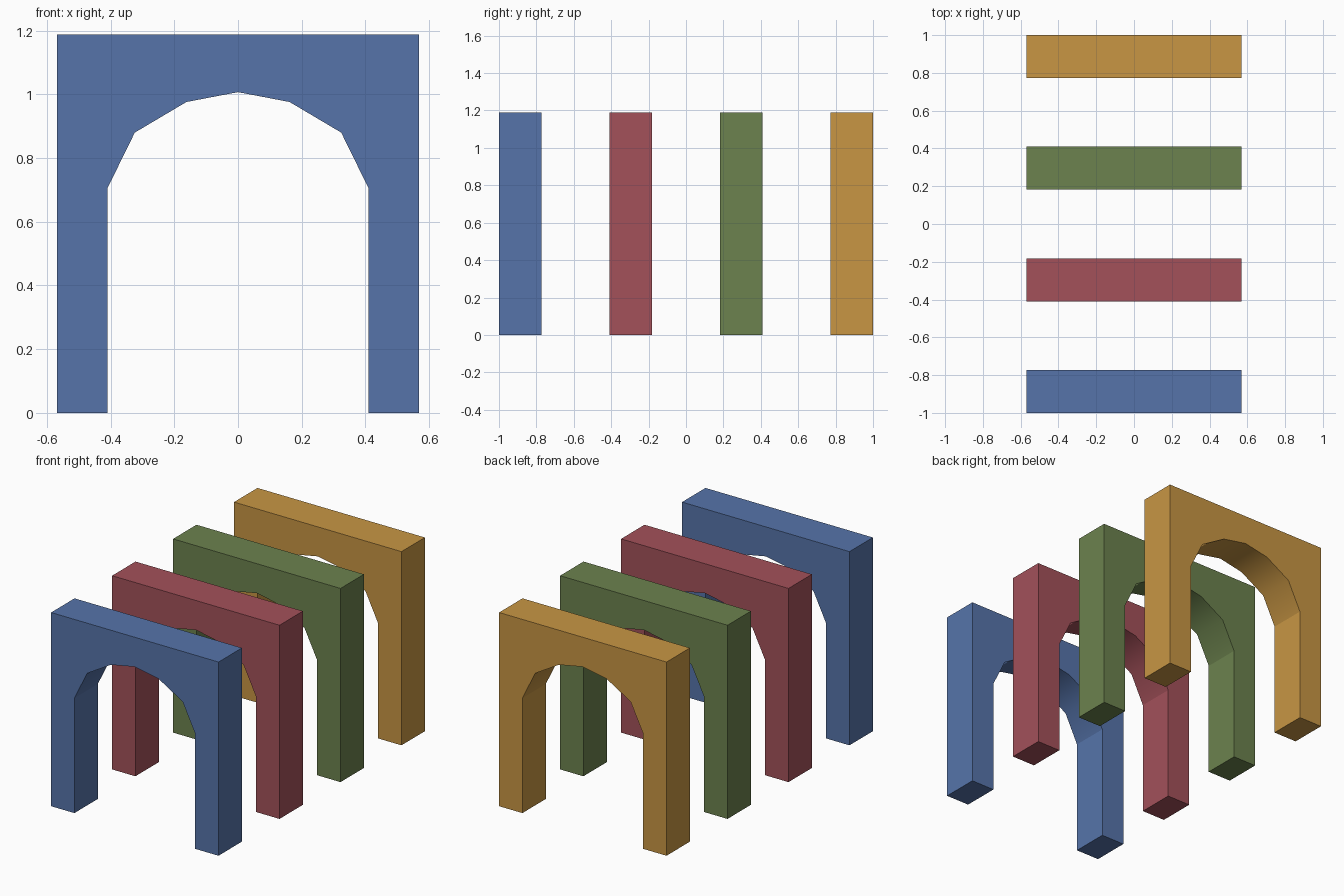
import bpy, bmesh

if "Cube" in bpy.data.objects:
    bpy.data.objects.remove(bpy.data.objects["Cube"])

DEPTH = 0.227
HALF_W, TOP = 0.568, 1.188
# right half of the opening, from the floor up to the crown
OPENING = [(0.41, 0.0), (0.41, 0.705), (0.324, 0.88), (0.162, 0.976)]
CROWN = (0.0, 1.007)


def linear(rgb):
    f = lambda c: c / 12.92 if c <= 0.04045 else ((c + 0.055) / 1.055) ** 2.4
    return tuple(f(c / 255) for c in rgb) + (1.0,)


def make_arch(name, y, material):
    # front outline, mirrored about x = 0, then extruded in y
    opening = OPENING + [CROWN] + [(-x, z) for x, z in reversed(OPENING)]
    outline = opening + [(-HALF_W, 0), (-HALF_W, TOP), (HALF_W, TOP), (HALF_W, 0)]
    bm = bmesh.new()
    face = bm.faces.new([bm.verts.new((x, -DEPTH / 2, z)) for x, z in outline])
    res = bmesh.ops.extrude_face_region(bm, geom=[face], use_keep_orig=True)
    moved = [v for v in res["geom"] if isinstance(v, bmesh.types.BMVert)]
    bmesh.ops.translate(bm, verts=moved, vec=(0, DEPTH, 0))
    bmesh.ops.recalc_face_normals(bm, faces=bm.faces)

    # smooth the curved underside only, keep every other edge sharp
    for f in bm.faces:
        c = f.calc_center_median()
        f.smooth = abs(f.normal.y) < 0.5 and abs(c.x) < 0.4 and 0.7 < c.z < 1.05
    for e in bm.edges:
        e.smooth = all(f.smooth for f in e.link_faces)

    mesh = bpy.data.meshes.new(name)
    bm.to_mesh(mesh)
    bm.free()
    mesh.materials.append(material)
    obj = bpy.data.objects.new(name, mesh)
    obj.location.y = y
    bpy.context.collection.objects.link(obj)


# four arches in a row, front to back
COLOURS = [("blue", (86, 116, 170)), ("red", (163, 81, 90)),
           ("green", (108, 130, 78)), ("orange", (200, 150, 68))]
FIRST = -1 + DEPTH / 2
for i, (colour, rgb) in enumerate(COLOURS):
    mat = bpy.data.materials.new(colour)
    mat.diffuse_color = linear(rgb)
    mat.use_nodes = True
    mat.node_tree.nodes["Principled BSDF"].inputs["Base Color"].default_value = mat.diffuse_color
    make_arch(colour + "_arch", FIRST * (1 - 2 * i / 3), mat)
